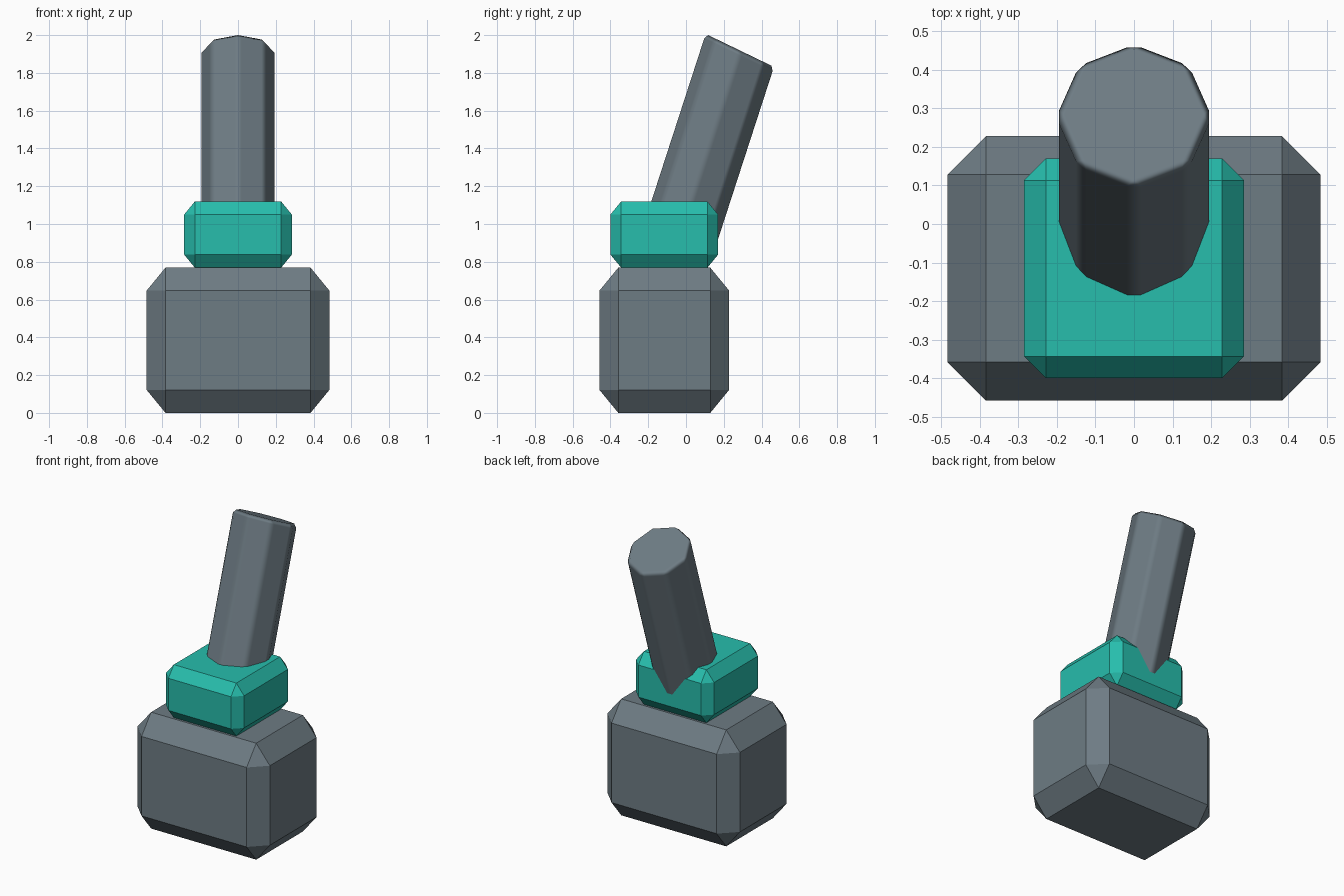
import bpy, bmesh
from math import radians
from mathutils import Matrix

if "Cube" in bpy.data.objects:
    bpy.data.objects.remove(bpy.data.objects["Cube"])

STRETCH = 1.22                       # whole model is stretched upward after bevelling
TALL = Matrix.Diagonal((1, 1, STRETCH, 1))


def paint(name, color):
    mat = bpy.data.materials.new(name)
    mat.diffuse_color = color
    mat.use_nodes = True
    mat.node_tree.nodes["Principled BSDF"].inputs["Base Color"].default_value = mat.diffuse_color
    return mat


SLATE = paint("slate", (0.155, 0.20, 0.23, 1))
TEAL = paint("teal", (0.02, 0.51, 0.415, 1))


def finish(bm, name, mat):
    mesh = bpy.data.meshes.new(name)
    bmesh.ops.recalc_face_normals(bm, faces=bm.faces[:])
    bm.to_mesh(mesh)
    bm.free()
    obj = bpy.data.objects.new(name, mesh)
    bpy.context.collection.objects.link(obj)
    mesh.materials.append(mat)
    return obj


def bevel(bm, width):
    bmesh.ops.bevel(bm, geom=bm.edges[:], offset=width, offset_type='OFFSET',
                    segments=1, affect='EDGES', profile=0.5)


def block(name, size, y, z0, z1, width, mat):
    bm = bmesh.new()
    bmesh.ops.create_cube(bm, size=1)
    bmesh.ops.scale(bm, verts=bm.verts[:], vec=(size[0], size[1], (z1 - z0) / STRETCH))
    bevel(bm, width)
    bm.transform(Matrix.Translation((0, y, (z0 + z1) / 2)) @ TALL)
    return finish(bm, name, mat)


# Chamfered base and collar
block("base_block", (0.968, 0.687), -0.115, 0.0, 0.769, 0.10, SLATE)
block("collar", (0.57, 0.57), -0.115, 0.769, 1.119, 0.0565, TEAL)

# Leaning eight-sided post, its foot buried in the collar
length = 0.877
bm = bmesh.new()
bmesh.ops.create_cone(bm, cap_ends=True, segments=8, radius1=0.202, radius2=0.202, depth=length)
if min(abs(v.co.x) for v in bm.verts) > 0.01:      # put a corner on each axis
    bm.transform(Matrix.Rotation(radians(22.5), 4, 'Z'))
bevel(bm, 0.02)
bm.transform(TALL @ Matrix.Rotation(radians(-21.6), 4, 'X')
             @ Matrix.Translation((0, 0, -length / 2)))
top = max(v.co.z for v in bm.verts)
bm.transform(Matrix.Translation((0, 0.285, 2.0 - top)))
post = finish(bm, "post", SLATE)

# Smooth only across the narrow bevels, keeping the wide faces flat
post.data.shade_smooth()
weighted = post.modifiers.new("flat_faces", 'WEIGHTED_NORMAL')
weighted.weight = 100
